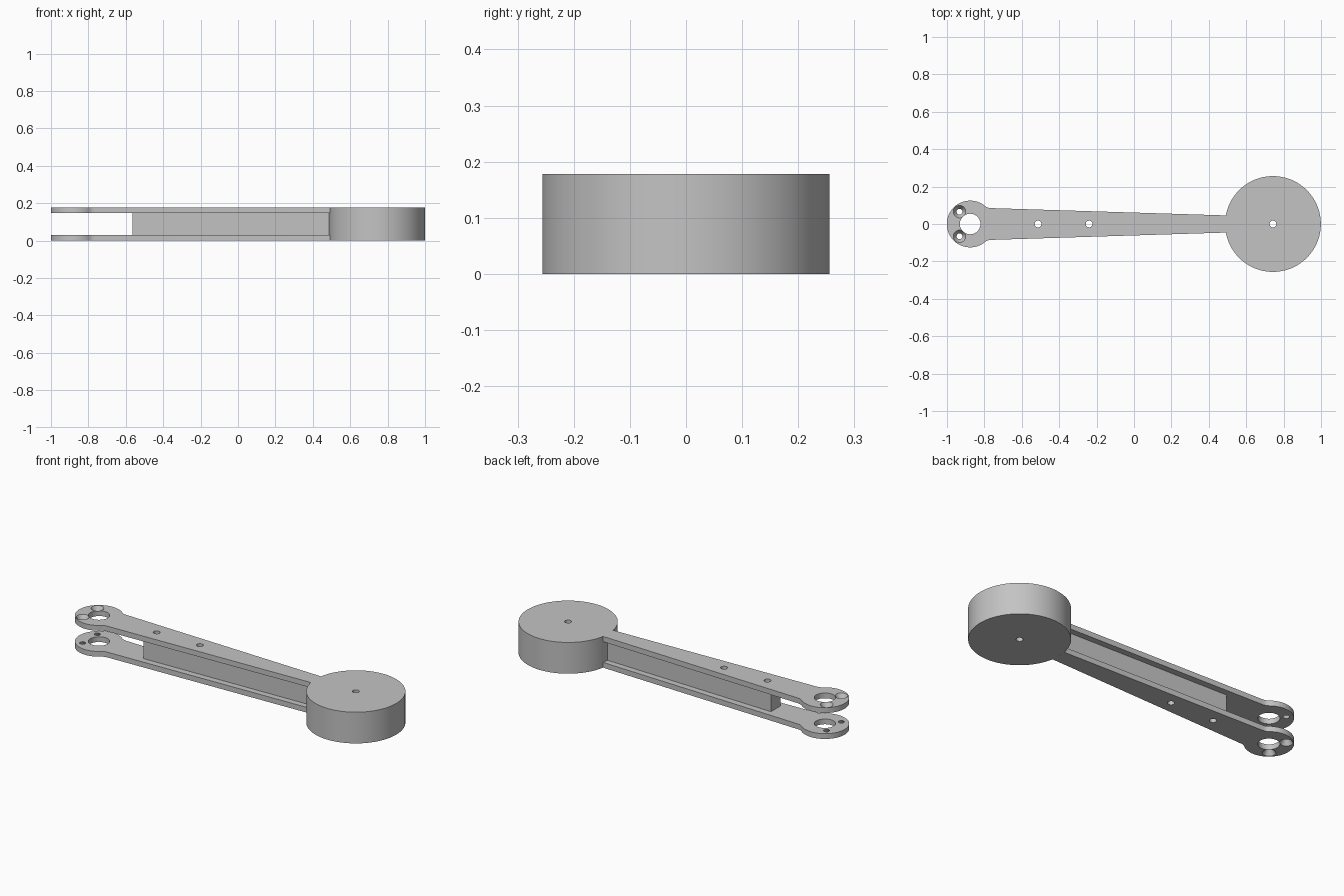
import bpy, bmesh, math

cube = bpy.data.objects.get("Cube")
if cube:
    bpy.data.objects.remove(cube, do_unlink=True)

HEIGHT, PLATE = 0.178, 0.03
DRUM_X, DRUM_R = 0.743, 0.256
EYE_X, EYE_R = -0.876, 0.125

grey = bpy.data.materials.new("plain grey")
grey.use_nodes = True
grey.diffuse_color = (0.55, 0.55, 0.55, 1)
grey.node_tree.nodes["Principled BSDF"].inputs["Base Color"].default_value = (0.55, 0.55, 0.55, 1)


def add_object(name, bm):
    bmesh.ops.recalc_face_normals(bm, faces=bm.faces)
    mesh = bpy.data.meshes.new(name)
    bm.to_mesh(mesh)
    bm.free()
    mesh.materials.append(grey)
    obj = bpy.data.objects.new(name, mesh)
    bpy.context.collection.objects.link(obj)
    return obj


def prism(name, outline, z0, z1):
    bm = bmesh.new()
    face = bm.faces.new([bm.verts.new((x, y, z0)) for x, y in outline])
    new = bmesh.ops.extrude_face_region(bm, geom=[face])["geom"]
    verts = [v for v in new if isinstance(v, bmesh.types.BMVert)]
    bmesh.ops.translate(bm, vec=(0, 0, z1 - z0), verts=verts)
    return add_object(name, bm)


def cylinder(name, x, y, z0, z1, r0, r1=None, sides=32):
    bm = bmesh.new()
    bmesh.ops.create_cone(bm, cap_ends=True, segments=sides, radius1=r0,
                          radius2=r0 if r1 is None else r1, depth=z1 - z0)
    bmesh.ops.translate(bm, vec=(x, y, (z0 + z1) / 2), verts=bm.verts)
    return add_object(name, bm)


def cut(obj, cutters):
    bpy.context.view_layer.objects.active = obj
    for cutter in cutters:
        cutter.hide_render = True
        mod = obj.modifiers.new("hole", 'BOOLEAN')
        mod.operation, mod.solver, mod.object = 'DIFFERENCE', 'EXACT', cutter
        bpy.ops.object.modifier_apply(modifier=mod.name)
        bpy.data.objects.remove(cutter, do_unlink=True)


def through_hole(x, r, sides=32):
    return cylinder("hole_cutter", x, 0, -0.1, HEIGHT + 0.1, r, sides=sides)


def pin_holes():
    return [through_hole(x, 0.018) for x in (-0.513, -0.24)]


def arc(cx, r, start, end, steps):
    angles = [math.radians(start + (end - start) * i / steps) for i in range(steps + 1)]
    return [(cx + r * math.cos(a), r * math.sin(a)) for a in angles]


# Outline: round eye, fillet, tapered arm, concave seat against the drum
fillet = [(-0.787, 0.090), (-0.777, 0.0865), (-0.765, 0.085)]
outline = arc(EYE_X, EYE_R, 50, 310, 64)
outline += [(x, -y) for x, y in fillet]
outline += arc(DRUM_X, DRUM_R, 190.3, 169.7, 6)
outline += fillet[::-1]

# Matching arm plates with countersunk screw holes on the outer faces
parts = []
for name, z0, top in (("lower_arm_plate", 0, False), ("upper_arm_plate", HEIGHT - PLATE, True)):
    plate = prism(name, outline, z0, z0 + PLATE)
    cutters = pin_holes() + [through_hole(EYE_X, 0.055, 48)]
    radii = (0.015, 0.034) if top else (0.034, 0.015)
    for side in (-1, 1):
        cutters.append(cylinder("screw_cutter", -0.933, side * 0.066,
                                z0 - 0.001, z0 + PLATE + 0.001, *radii))
    cut(plate, cutters)
    parts.append(plate)

# Narrower tapered spacer between the plates
spacer = prism("arm_spacer", [(-0.565, -0.042), (0.5, -0.011), (0.5, 0.011), (-0.565, 0.042)],
               PLATE, HEIGHT - PLATE)
cut(spacer, pin_holes())
parts.append(spacer)

# Drum with a central hole
drum = cylinder("drum", DRUM_X, 0, 0, HEIGHT, DRUM_R, sides=96)
cut(drum, [through_hole(DRUM_X, 0.018)])
parts.append(drum)

for obj in parts:
    bpy.ops.object.select_all(action='DESELECT')
    obj.select_set(True)
    bpy.context.view_layer.objects.active = obj
    bpy.ops.object.shade_smooth_by_angle(angle=math.radians(30))
